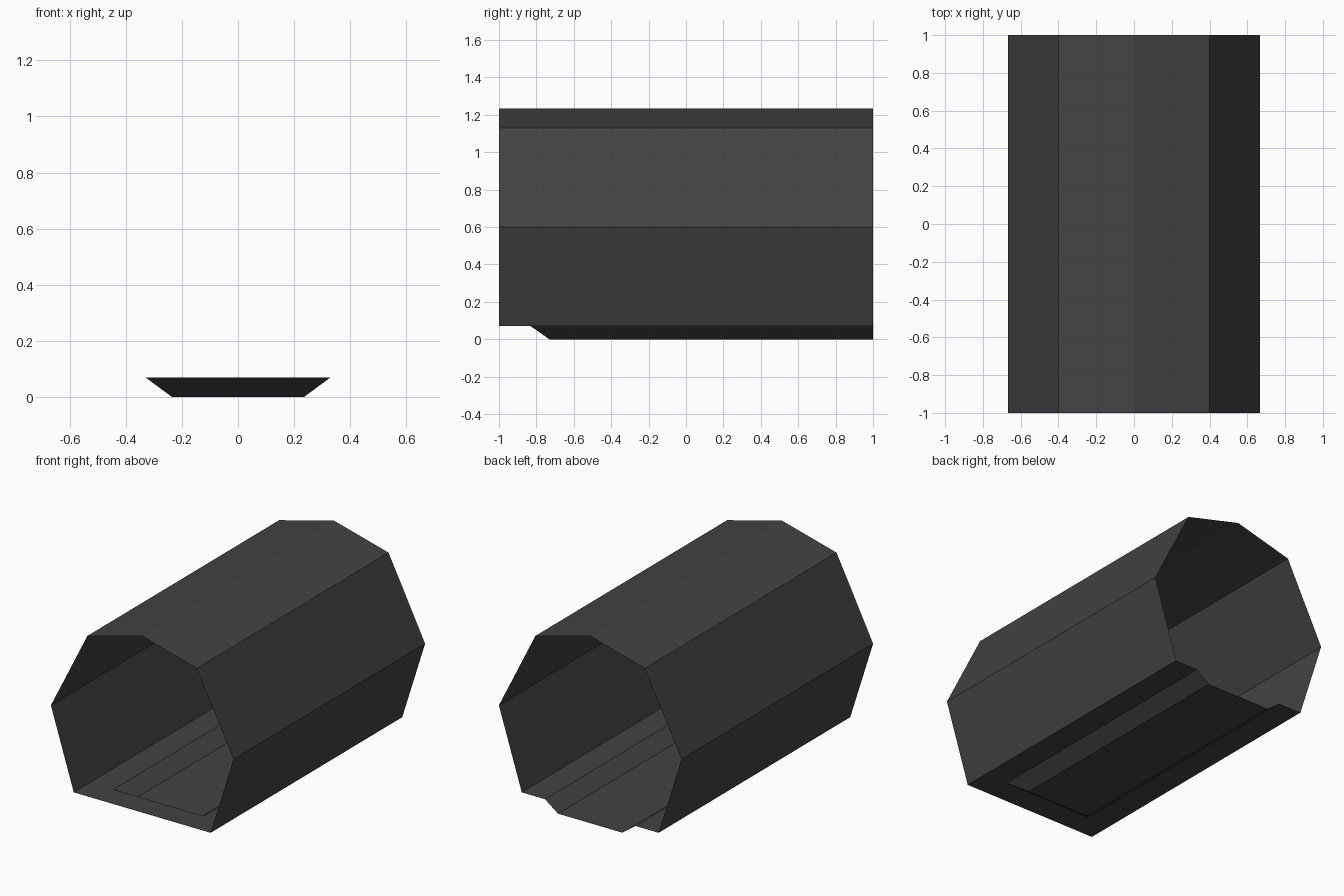
import bpy

# Remove the default cube
cube = bpy.data.objects.get("Cube")
if cube:
    bpy.data.objects.remove(cube, do_unlink=True)

# Dark grey used everywhere
grey = bpy.data.materials.new("dark grey")
grey.use_nodes = True
colour = (0.055, 0.055, 0.055, 1)
grey.diffuse_color = colour
grey.node_tree.nodes["Principled BSDF"].inputs["Base Color"].default_value = colour

FRONT, BACK = -1.0, 1.0
FLOOR = 0.07


def sheet(name, verts, faces):
    """Make a thin, flat-shaded sheet object."""
    mesh = bpy.data.meshes.new(name)
    mesh.from_pydata(verts, [], faces)
    mesh.materials.append(grey)
    mesh.update()
    obj = bpy.data.objects.new(name, mesh)
    bpy.context.collection.objects.link(obj)
    return obj


# Tunnel walls and roof: half profile mirrored, then swept front to back
half = [(0.5, FLOOR), (0.667, 0.6), (0.4, 1.13)]
profile = half + [(0, 1.235)] + [(-x, z) for x, z in reversed(half)]
n = len(profile)
verts = [(x, y, z) for y in (FRONT, BACK) for x, z in profile]
sheet("tunnel_walls", verts, [(i, i + 1, n + i + 1, n + i) for i in range(n - 1)])

# Floor: flat border around the channel opening
rim, rim_front = 0.33, -0.83
base, base_front = 0.235, -0.73
verts = []
for y in (FRONT, rim_front, BACK):
    verts += [(x, y, FLOOR) for x in (-0.5, -rim, rim, 0.5)]
faces = [(r + c, r + c + 1, r + c + 5, r + c + 4)
         for r in (0, 4) for c in range(3) if (r, c) != (4, 1)]
sheet("floor", verts, faces)

# Sunken channel with sloped sides, closed at the front and open at the back
verts = [(-rim, rim_front, FLOOR), (rim, rim_front, FLOOR),
         (rim, BACK, FLOOR), (-rim, BACK, FLOOR),
         (-base, base_front, 0), (base, base_front, 0),
         (base, BACK, 0), (-base, BACK, 0)]
sheet("floor_channel", verts,
      [(4, 5, 6, 7), (0, 1, 5, 4), (1, 2, 6, 5), (3, 0, 4, 7)])
